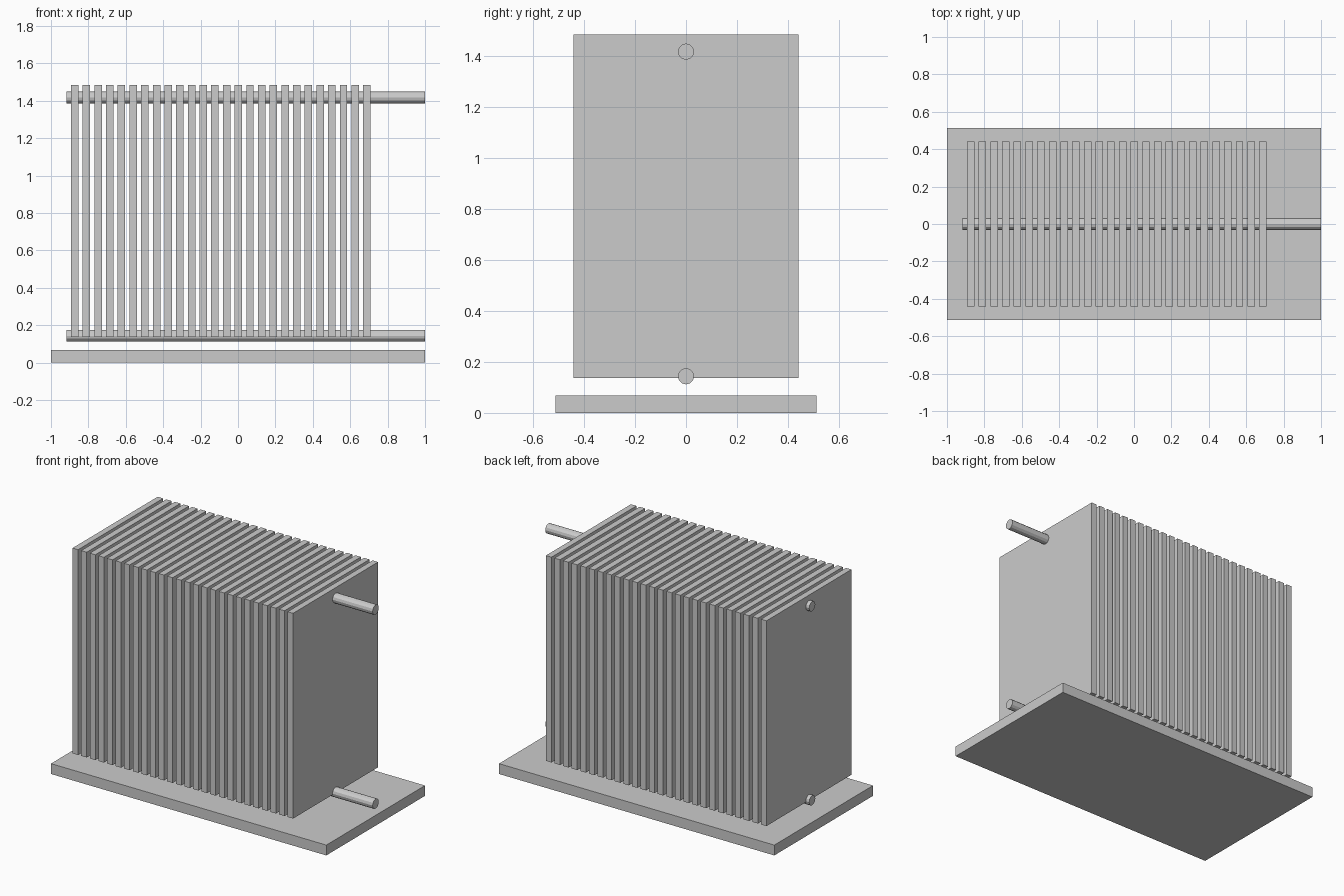
import bpy
import math

if "Cube" in bpy.data.objects:
    bpy.data.objects.remove(bpy.data.objects["Cube"], do_unlink=True)

grey = bpy.data.materials.new("light_grey")
grey.use_nodes = True
COLOUR = (0.6, 0.6, 0.6, 1)
grey.diffuse_color = COLOUR
grey.node_tree.nodes["Principled BSDF"].inputs["Base Color"].default_value = COLOUR


def finish(name):
    ob = bpy.context.object
    ob.name = name
    ob.data.materials.append(grey)
    return ob


def box(name, x, y, z):
    """Box from (low, high) ranges on each axis."""
    bpy.ops.mesh.primitive_cube_add(size=1, location=[sum(r) / 2 for r in (x, y, z)])
    ob = finish(name)
    ob.scale = [r[1] - r[0] for r in (x, y, z)]
    bpy.ops.object.transform_apply(location=False, rotation=False, scale=True)
    return ob


def rod(name, z):
    """Faceted rod running along x."""
    x0, x1 = -0.917, 1.0
    bpy.ops.mesh.primitive_cylinder_add(
        vertices=12, radius=0.032, depth=x1 - x0,
        location=((x0 + x1) / 2, 0, z), rotation=(0, math.pi / 2, 0))
    return finish(name)


# Base slab
box("base", (-1, 1), (-0.512, 0.512), (0, 0.068))

# Row of thin upright plates
COUNT, FIRST, LAST, THICK = 26, -0.893, 0.709, 0.04
pitch = (LAST - FIRST - THICK) / (COUNT - 1)
for i in range(COUNT):
    x = FIRST + i * pitch
    box(f"plate_{i + 1}", (x, x + THICK), (-0.441, 0.441), (0.137, 1.485))

# Rods threaded through the plates
rod("upper_rod", 1.418)
rod("lower_rod", 0.144)
